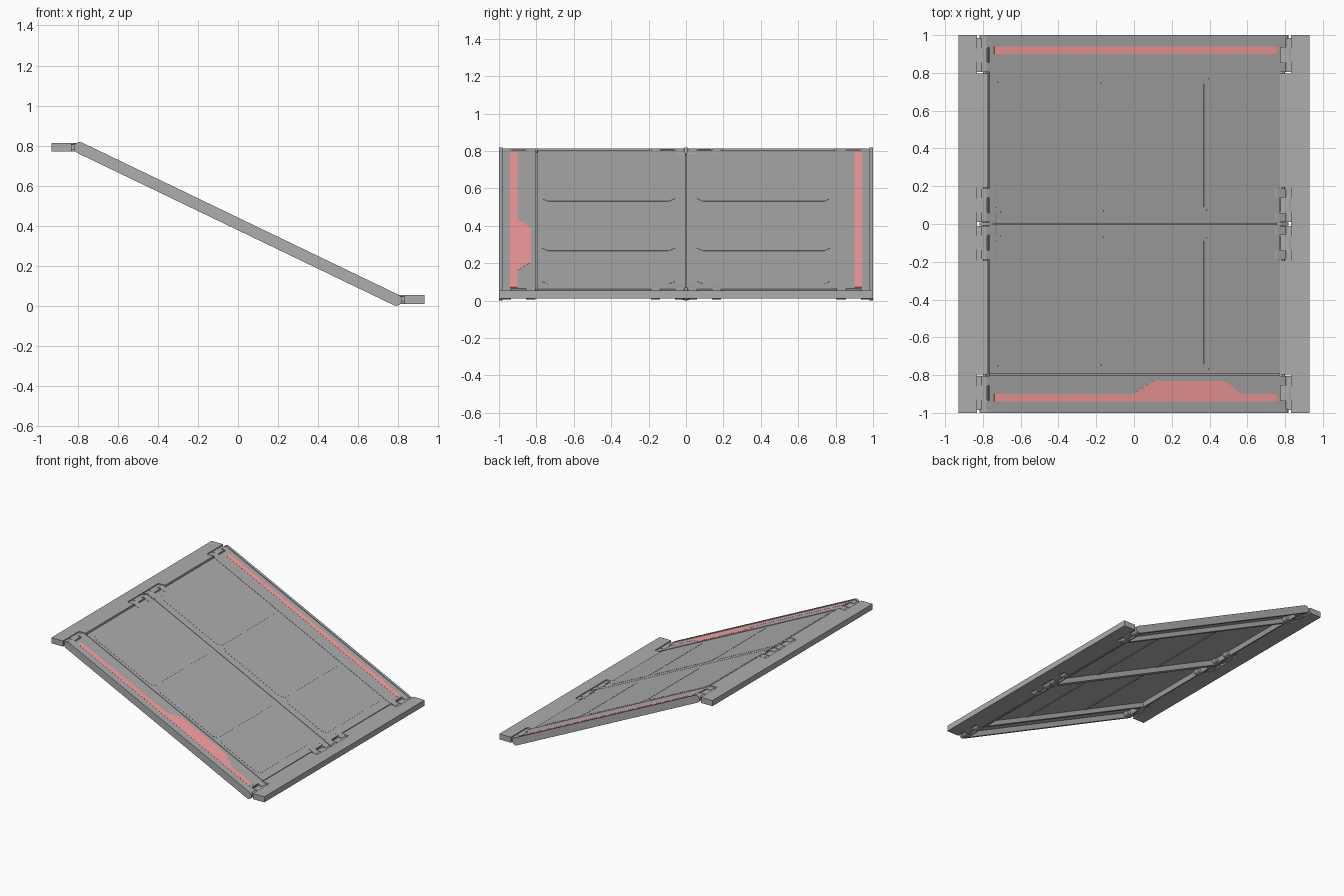
import bpy, bmesh, math
from mathutils import Matrix, Vector

if "Cube" in bpy.data.objects:
    bpy.data.objects.remove(bpy.data.objects["Cube"])

# Slope frame: hinge axes at (-0.79, 0.79) and (0.79, 0.03)
ANG = math.atan2(0.76, 1.58)
HALF = math.hypot(1.58, 0.76) / 2
SLOPE = Matrix.Translation((0, 0, 0.41)) @ Matrix.Rotation(ANG, 4, 'Y')
FLAT = Matrix.Identity(4)
TOP = 0.024


def material(name, rgb):
    mat = bpy.data.materials.new(name)
    mat.diffuse_color = (*rgb, 1)
    mat.use_nodes = True
    mat.node_tree.nodes["Principled BSDF"].inputs["Base Color"].default_value = mat.diffuse_color
    return mat


GREY = material("dark_grey", (0.42, 0.42, 0.42))
RED = material("marking_red", (1.0, 0.36, 0.36))


def prism(name, pts, depth, mat=FLAT, color=GREY):
    """Extrude a closed loop of 3D points along the depth vector."""
    bm = bmesh.new()
    face = bm.faces.new([bm.verts.new(p) for p in pts])
    geo = bmesh.ops.extrude_face_region(bm, geom=[face])['geom']
    bmesh.ops.translate(bm, vec=Vector(depth),
                        verts=[g for g in geo if isinstance(g, bmesh.types.BMVert)])
    bmesh.ops.recalc_face_normals(bm, faces=bm.faces)
    bm.transform(mat)
    me = bpy.data.meshes.new(name)
    bm.to_mesh(me)
    bm.free()
    ob = bpy.data.objects.new(name, me)
    bpy.context.collection.objects.link(ob)
    me.materials.append(color)
    return ob


def plan(name, pts, z0, z1, mat=FLAT, color=GREY):
    return prism(name, [(x, y, z0) for x, y in pts], (0, 0, z1 - z0), mat, color)


def box(name, x0, x1, y0, y1, z0, z1, mat=FLAT, color=GREY):
    return plan(name, [(x0, y0), (x1, y0), (x1, y1), (x0, y1)], z0, z1, mat, color)


def capsule(name, u0, u1, y0, y1, r, mat=SLOPE):
    """Long plate with rounded ends, standing in the slope plane."""
    pts = []
    for c, start in ((u1, -90), (u0, 90)):
        for i in range(7):
            a = math.radians(start + i * 30)
            pts.append((c + r * math.cos(a), y0, r * math.sin(a)))
    return prism(name, pts, (0, y1 - y0, 0), mat)


def U(x):
    """Slope coordinate of a point on the deck top seen at world x."""
    return (x - TOP * math.sin(ANG)) / math.cos(ANG)


# Edge plates on the outsides, middle beam under the deck seam
capsule("front_edge_plate", -HALF, HALF, -1, -0.98, 0.0285)
capsule("back_edge_plate", -HALF, HALF, 0.98, 1, 0.0285)
box("middle_beam", -HALF, HALF, -0.02, 0.02, -0.0285, 0.012, SLOPE)
for e, name in ((-1, "upper"), (1, "lower")):
    capsule(name + "_middle_lug", *sorted((e * HALF, e * (HALF - 0.03))), -0.009, 0.009, 0.0285)

# Two deck halves, side covers and end beams
for s, side in ((-1, "front"), (1, "back")):
    def span(a, b):
        return sorted((s * a, s * b))
    box(side + "_deck", U(-0.765), U(0.775), *span(0.002, 0.795), 0.010, TOP - 0.002, SLOPE)
    inner = 0.802 if s < 0 else 0.795
    box(side + "_side_cover", U(-0.765), U(0.775), *span(inner, 0.985), 0.010, TOP, SLOPE)
    box(side + "_side_beam", U(-0.76), U(0.77), *span(0.785, 0.81), -0.024, 0.012, SLOPE)
    for e in (-1, 1):
        box(side + "_end_beam", *sorted((e * (HALF - 0.05), e * (HALF - 0.025))),
            *span(0.01, 0.99), -0.024, 0.012, SLOPE)

    # Shallow raised tread panels with cut corners
    for x0, x1 in ((-0.73, -0.2), (-0.18, 0.35), (0.37, 0.72)):
        u0, u1, c = U(x0), U(x1), 0.03
        a, b = span(0.06, 0.77)
        plan(side + "_tread_panel",
             [(u0 + c, a), (u1 - c, a), (u1, a + c), (u1, b - c),
              (u1 - c, b), (u0 + c, b), (u0, b - c), (u0, a + c)],
             TOP - 0.004, TOP - 0.0008, SLOPE)

    # Thin ribs under the deck
    for x in (-0.19, 0.36):
        box(side + "_under_rib", U(x) - 0.006, U(x) + 0.006, *span(0.015, 0.79),
            0.004, 0.012, SLOPE)

# Coloured marking strips along both sides
outline = [(-0.74, -0.94), (0.76, -0.94), (0.76, -0.9), (0.57, -0.9),
           (0.48, -0.83), (0.1, -0.83), (0.0, -0.9), (-0.74, -0.9)]
plan("front_marking", [(U(x), y) for x, y in outline], TOP - 0.004, TOP + 0.0007, SLOPE, RED)
box("back_marking", U(-0.74), U(0.76), 0.9, 0.94, TOP - 0.004, TOP + 0.0007, SLOPE, RED)

# Level landing strips, notched where the hinges sit
for e, name, zc, xi in ((-1, "upper", 0.792, 0.772), (1, "lower", 0.033, 0.772)):
    half = [(0.93, 0), (0.93, 1), (0.83, 1), (0.83, 0.797), (xi, 0.797),
            (xi, 0.193), (0.83, 0.193), (0.83, 0)]
    loop = half[1:-1] + [(x, -y) for x, y in reversed(half[1:-1])]
    plan(name + "_landing", [(e * x, y) for x, y in loop], zc - 0.022, zc + 0.022)
    axis = Matrix.Translation((e * 0.79, 0, 0.41 - e * 0.38))
    # Hinges: slope ears interlock with knuckles on the landing
    for s in (-1, 1):
        for y0, y1 in ((0.805, 0.985), (0.01, 0.188)):
            m = (y0 + y1) / 2
            # Hinge leaf closing the notch
            box(name + "_hinge_leaf", *sorted((e * 0.775, e * 0.832)),
                *sorted((s * y0, s * y1)), zc - 0.012, zc + 0.014)
            for a, b in ((y0, m - 0.04), (m + 0.04, y1)):
                c = e * HALF
                capsule(name + "_hinge_ear", *sorted((c, c - e * 0.05)),
                        *sorted((s * a, s * b)), 0.024)
            capsule(name + "_hinge_knuckle", *sorted((0, e * 0.03)),
                    *sorted((s * (m - 0.035), s * (m + 0.035))), 0.02, axis)
    # Hinge pin through all ears
    capsule(name + "_hinge_pin", -0.001, 0.001, -0.985, 0.985, 0.008, axis)
